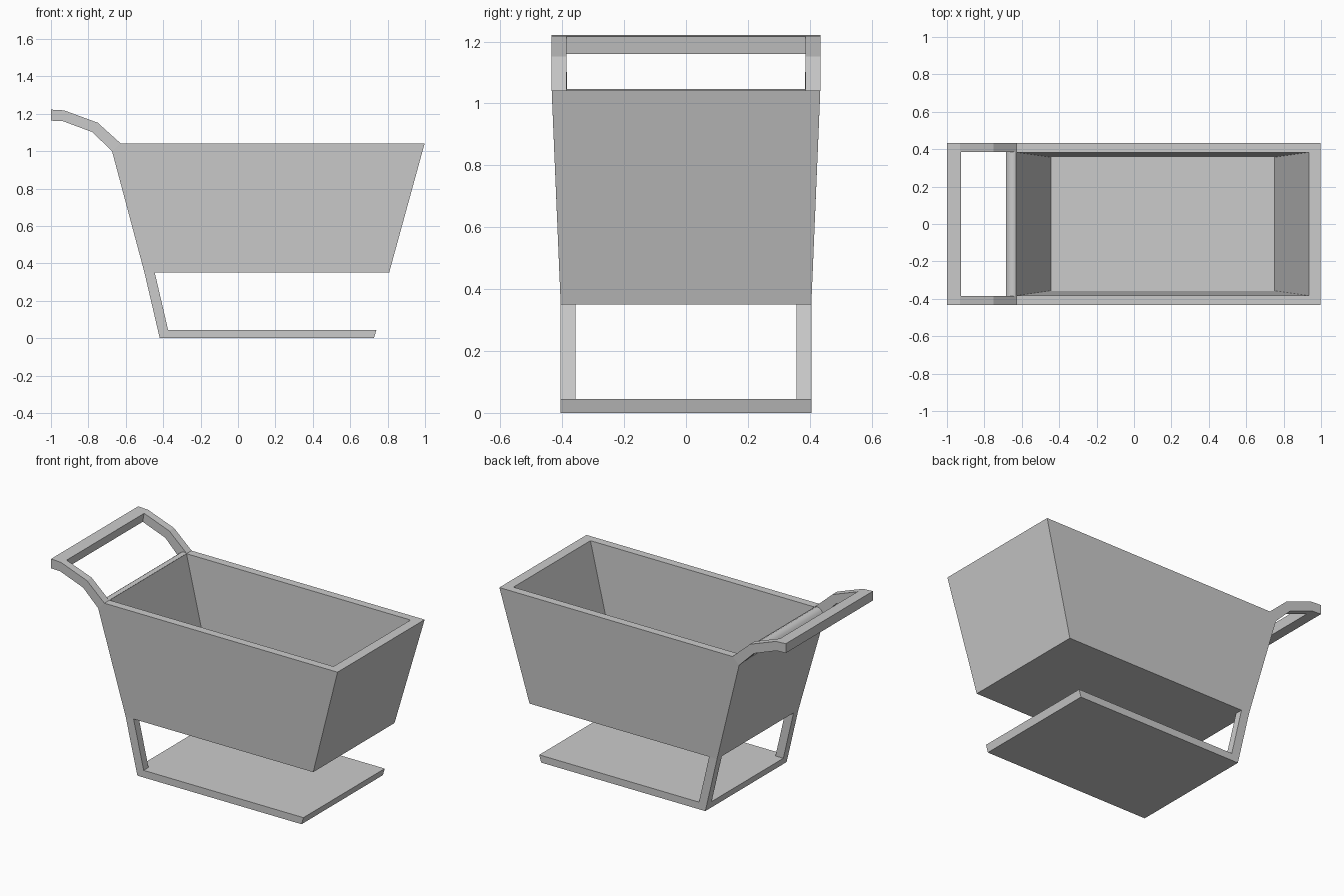
import bpy, bmesh

if "Cube" in bpy.data.objects:
    bpy.data.objects.remove(bpy.data.objects["Cube"])

WALL = 0.048


def half_width(z):
    # straight below the basket, flaring up to the rim
    return 0.405 + 0.029 * min(max((z - 0.35) / 0.69, 0), 1)


def inner_width(z):
    return half_width(z) - WALL


def prism(name, profile, y_a, y_b):
    """Side profile of (x, z) points spanned between two y functions of z."""
    bm = bmesh.new()
    a = [bm.verts.new((x, y_a(z), z)) for x, z in profile]
    b = [bm.verts.new((x, y_b(z), z)) for x, z in profile]
    bm.faces.new(a)
    bm.faces.new(b[::-1])
    n = len(profile)
    for i in range(n):
        j = (i + 1) % n
        bm.faces.new((a[i], b[i], b[j], a[j]))
    bmesh.ops.recalc_face_normals(bm, faces=bm.faces)
    mesh = bpy.data.meshes.new(name)
    bm.to_mesh(mesh)
    bm.free()
    obj = bpy.data.objects.new(name, mesh)
    bpy.context.collection.objects.link(obj)
    return obj


def across(name, profile, width):
    return prism(name, profile, lambda z: -width(z), width)


def side_pair(name, profile):
    for side, s in (("left", 1), ("right", -1)):
        prism(f"{side}_{name}", profile,
              lambda z: s * inner_width(z), lambda z: s * half_width(z))


# Basket: tapered solid hollowed out from above
basket = across("basket", [(-0.50, 0.35), (0.808, 0.35), (0.998, 1.042),
                           (-0.628, 1.042), (-0.673, 0.998)], half_width)
cutter = across("basket_cutter", [(-0.445, 0.356), (0.75, 0.356),
                                  (0.954, 1.112), (-0.646, 1.112)], inner_width)
cutter.hide_render = True
cutter.hide_set(True)
hollow = basket.modifiers.new("hollow", 'BOOLEAN')
hollow.operation = 'DIFFERENCE'
hollow.solver = 'EXACT'
hollow.object = cutter

# Rounded lip on the back wall between the handle rails
lip = across("back_lip", [(-0.63, 1.041), (-0.643, 1.047), (-0.66, 1.044),
                          (-0.676, 1.032), (-0.685, 1.016), (-0.673, 0.998)],
             inner_width)
bpy.context.view_layer.objects.active = lip
lip.select_set(True)
bpy.ops.object.shade_smooth_by_angle(angle=0.7)

# Handle: two bent rails and a cross bar
side_pair("handle_rail", [(-0.628, 1.042), (-0.75, 1.152), (-0.93, 1.218),
                          (-1.0, 1.222), (-1.0, 1.163), (-0.935, 1.16),
                          (-0.777, 1.101), (-0.673, 0.998)])
across("handle_bar", [(-1.0, 1.163), (-0.935, 1.16), (-0.925, 1.216),
                      (-0.93, 1.218), (-1.0, 1.222)], inner_width)

# Rear legs and bottom shelf
side_pair("rear_leg", [(-0.429, 0.045), (-0.374, 0.045),
                       (-0.445, 0.35), (-0.50, 0.35)])
across("bottom_shelf", [(-0.418, 0), (0.727, 0), (0.74, 0.045),
                        (-0.429, 0.045)], half_width)
